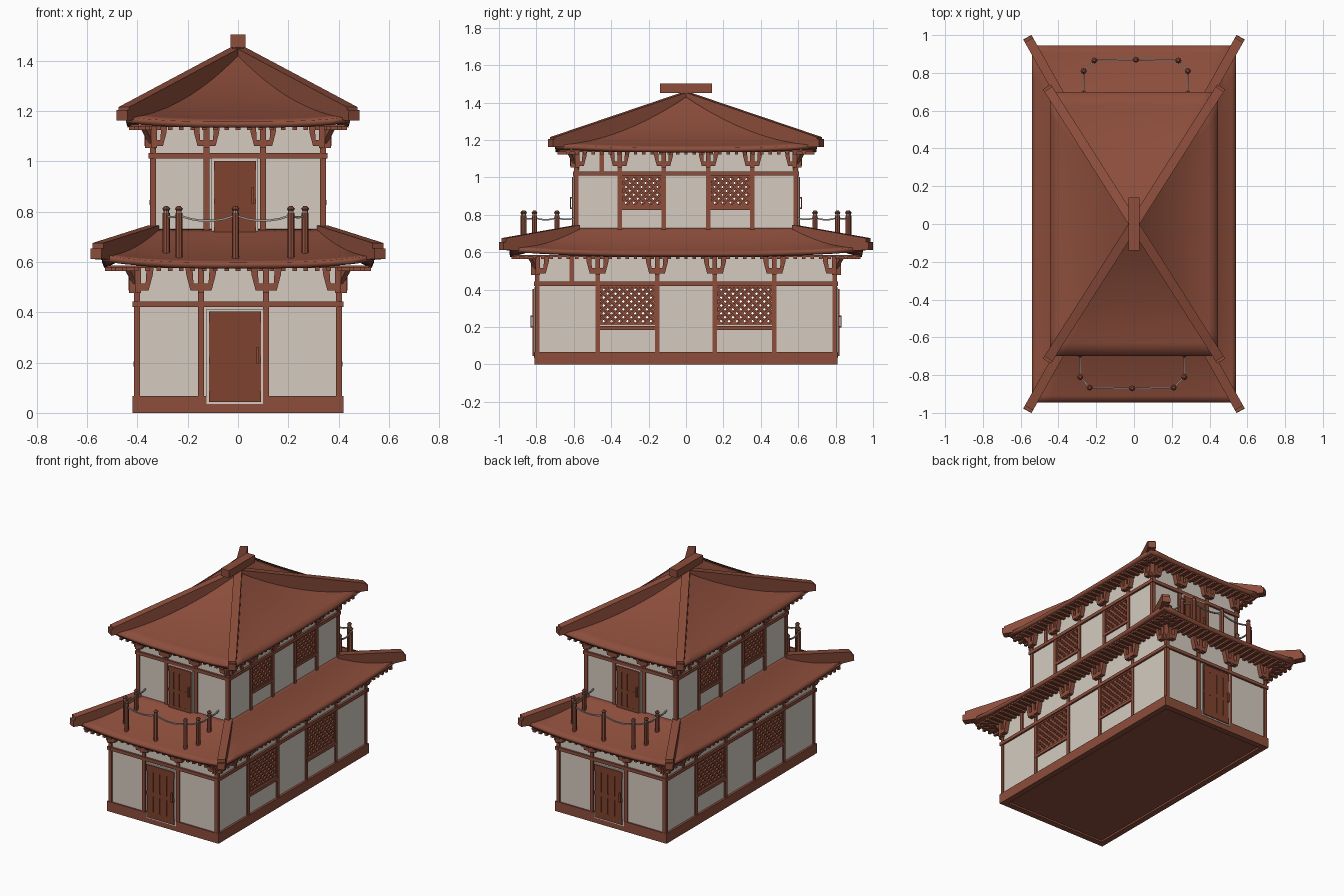
import bpy, bmesh, math
from mathutils import Vector, Matrix

if "Cube" in bpy.data.objects:
    bpy.data.objects.remove(bpy.data.objects["Cube"])


def mat(name, rgb):
    m = bpy.data.materials.new(name)
    m.diffuse_color = (*rgb, 1)
    m.use_nodes = True
    m.node_tree.nodes["Principled BSDF"].inputs["Base Color"].default_value = m.diffuse_color
    return m


BROWN = mat("red brown timber", (0.262, 0.075, 0.044))
DOOR = mat("door brown", (0.215, 0.054, 0.028))
CREAM = mat("cream plaster", (0.66, 0.60, 0.53))
GREY = mat("grey rope", (0.36, 0.33, 0.31))


def finish(name, bm, m, twin=True, smooth=False):
    # twin adds a copy turned by 180 degrees, for the back and the left side
    bmesh.ops.recalc_face_normals(bm, faces=bm.faces[:])
    if twin:
        d = bmesh.ops.duplicate(bm, geom=bm.verts[:] + bm.edges[:] + bm.faces[:])
        vs = [g for g in d["geom"] if isinstance(g, bmesh.types.BMVert)]
        bmesh.ops.rotate(bm, verts=vs, cent=(0, 0, 0), matrix=Matrix.Rotation(math.pi, 3, 'Z'))
    me = bpy.data.meshes.new(name)
    bm.to_mesh(me)
    bm.free()
    me.materials.append(m)
    ob = bpy.data.objects.new(name, me)
    bpy.context.collection.objects.link(ob)
    if smooth:
        bpy.ops.object.select_all(action='DESELECT')
        ob.select_set(True)
        bpy.context.view_layer.objects.active = ob
        bpy.ops.object.shade_smooth_by_angle(angle=math.radians(35))
    return ob


def box(bm, a, b):
    a, b = Vector(a), Vector(b)
    s = [abs(b[i] - a[i]) for i in range(3)]
    bmesh.ops.create_cube(bm, size=1, matrix=Matrix.Translation((a + b) / 2) @ Matrix.Diagonal((*s, 1)))


def beam(bm, p, q, w, h):
    p, q = Vector(p), Vector(q)
    r = (q - p).to_track_quat('X', 'Z').to_matrix().to_4x4()
    bmesh.ops.create_cube(bm, size=1, matrix=Matrix.Translation((p + q) / 2) @ r @ Matrix.Diagonal(((q - p).length, w, h, 1)))


def prism(bm, pts, vec):
    a = [bm.verts.new(p) for p in pts]
    b = [bm.verts.new(Vector(p) + Vector(vec)) for p in pts]
    bm.faces.new(a)
    bm.faces.new(b[::-1])
    for i in range(len(a)):
        j = (i + 1) % len(a)
        bm.faces.new((a[i], b[i], b[j], a[j]))


def storey(n, X, Y, z0, zb, zt, fposts, sposts, win, sill, extra, door, k):
    # F and S place (along, height, outward) on the front and the right wall
    F = lambda s, z, d: Vector((s, -Y - d, z))
    S = lambda s, z, d: Vector((X + d, s, z))
    wall, tim, lat, br = (bmesh.new() for _ in range(4))
    # plaster walls, open behind the lattices
    t = -0.02
    box(wall, F(-X, z0, 0), F(X, zt, t))
    y1, y2 = sposts[1], sposts[2]
    for a, b in ((-Y, y1), (y2, -y2), (-y1, Y)):
        box(wall, S(a, z0, 0), S(b, zt, t))
    for a, b in ((y1, y2), (-y2, -y1)):
        box(wall, S(a, z0, 0), S(b, win[0], t))
        box(wall, S(a, win[1], 0), S(b, zt, t))
    finish(n + "_walls", wall, CREAM)
    # posts and beams
    w = 0.012
    for sx in (-1, 1):
        c = Vector((sx * (X - 0.004), -Y + 0.004, 0))
        box(tim, c + Vector((-w, -w, z0)), c + Vector((w, w, zt)))
    for s in fposts:
        box(tim, F(s - w, z0, 0.008), F(s + w, zt, -0.01))
    for s in sposts[1:-1]:
        box(tim, S(s - w, z0, 0.008), S(s + w, zt, -0.01))
    box(tim, S(extra - w, zb, 0.007), S(extra + w, zt, -0.01))
    box(tim, F(-X - 0.014, zb, 0.013), F(X + 0.014, zb + 0.022, -0.01))
    box(tim, S(-Y - 0.014, zb, 0.013), S(Y + 0.014, zb + 0.022, -0.01))
    for a, b in ((y1, y2), (-y2, -y1)):
        box(tim, S(a, sill, 0.01), S(b, sill + 0.02, -0.02))
    finish(n + "_timber_frame", tim, BROWN)
    # diagonal window lattices
    for a, b in ((y1 + w, y2 - w), (-y2 + w, -y1 - w)):
        za, zc = win
        h, p = zc - za, 0.042
        c = a - h + p / 2
        while c < b:
            lo, hi = max(0, a - c), min(h, b - c)
            if hi - lo > 0.004:
                beam(lat, S(c + lo, za + lo, -0.006), S(c + hi, za + hi, -0.006), 0.012, 0.012)
                beam(lat, S(c + lo, zc - lo, -0.006), S(c + hi, zc - hi, -0.006), 0.012, 0.012)
            c += p
        for e in (a, b):
            box(lat, S(e - 0.005, za, 0.003), S(e + 0.005, zc, -0.018))
        for e in (za, zc):
            box(lat, S(a, e - 0.005, 0.003), S(b, e + 0.005, -0.018))
    finish(n + "_window_lattices", lat, BROWN)
    # forked eave brackets
    half = [(0, -.09), (.042, -.09), (.058, -.03), (.062, 0), (.034, 0), (.03, -.062), (0, -.062)]
    for M, L, ps in ((F, X, fposts), (S, Y, sposts[1:-1])):
        out = M(0, 0, 0.03) - M(0, 0, 0)
        for s, sides in [(p, (-1, 1)) for p in ps] + [(-L + .008, (1,)), (L - .008, (-1,))]:
            for g in sides:
                prism(br, [M(s + g * x * k, zt + z * k, 0) for x, z in half], out)
            box(br, M(s - .012, zt - .1 * k, 0), M(s + .012, zt, 0.028))
    for sx in (-1, 1):
        d = Vector((sx, -1, 0)).normalized()
        o = Vector((sx * X, -Y, zt))
        sd = Vector((-d.y, d.x, 0)) * 0.014
        prism(br, [o + d * x + Vector((0, 0, z)) - sd for x, z in ((-.01, -.1), (-.01, 0), (.055, 0), (.018, -.05))], sd * 2)
    finish(n + "_eave_brackets", br, BROWN)
    # doors with pale frame, planks, rail and handle
    x0, x1, d0, d1 = door
    fr, dr = bmesh.new(), bmesh.new()
    box(fr, F(x0, d0, 0.013), F(x1, d1, 0))
    finish(n + "_door_frames", fr, CREAM)
    e = 0.009
    box(dr, F(x0 + e, d0 + e, 0.016), F(x1 - e, d1 - e, 0))
    pw = (x1 - x0 - 2 * e) / 4
    H = d1 - d0
    for i in range(4):
        a = x0 + e + i * pw
        box(dr, F(a + .004, d0 + .13 * H, 0.02), F(a + pw - .004, d1 - .13 * H, 0))
    for za, zc in ((d0 + e, d0 + .14 * H), (d0 + .43 * H, d0 + .5 * H), (d1 - .14 * H, d1 - e)):
        box(dr, F(x0 + e, za, 0.02), F(x1 - e, zc, 0))
    finish(n + "_doors", dr, DOOR)
    hd = bmesh.new()
    hz, hx = d0 + .43 * H, x1 - 0.022
    box(hd, F(hx - .005, hz, 0.031), F(hx + .005, hz + .065, 0.025))
    for z in (hz, hz + .057):
        box(hd, F(hx - .005, z, 0.031), F(hx + .005, z + .008, 0.015))
    finish(n + "_door_handles", hd, BROWN)


def roof(n, X, Y, z0, x1, y1, z1, lift, sag, hip_z, vbeam, vstub, wx, wy):
    def rz(u, v):
        v = max(v, 0)
        return z0 + (z1 - z0) * (v - sag * v * (1 - v)) + lift * abs(u) ** 3 * (1 - v) ** 2
    # curved shell
    bm = bmesh.new()
    N, Mv = 12, 10
    for side in range(4):
        def pt(i, j):
            u, v = -1 + 2 * i / N, j / Mv
            a, b = X + (x1 - X) * v, Y + (y1 - Y) * v
            x, y = ((u * a, -b), (a, u * b), (-u * a, b), (-a, -u * b))[side]
            return bm.verts.new((x, y, rz(u, v)))
        g = [[pt(i, j) for j in range(Mv + 1)] for i in range(N + 1)]
        for i in range(N):
            for j in range(Mv):
                bm.faces.new((g[i][j], g[i + 1][j], g[i + 1][j + 1], g[i][j + 1]))
    bmesh.ops.remove_doubles(bm, verts=bm.verts[:], dist=0.0005)
    bm.normal_update()
    ob = finish(n + "_roof", bm, BROWN, False, True)
    if sum(p.normal.z for p in ob.data.polygons) < 0:
        ob.data.flip_normals()
    s = ob.modifiers.new("thickness", 'SOLIDIFY')
    s.thickness, s.offset = 0.024, -1
    # soffit with rafters
    bm = bmesh.new()
    zs = z0 - 0.022
    box(bm, (-X + .02, -Y + .02, zs), (X - .02, Y - .02, zs + .01))
    for half, wall, ax in ((X, wy, 0), (Y, wx, 1)):
        reach = (Y if ax == 0 else X) - 0.012
        c = int((half - .03) / 0.045)
        for i in range(-c, c + 1):
            s = i * 0.045
            a, b = (s - .009, -reach), (s + .009, -wall)
            if ax:
                a, b = (reach, s - .009), (wall, s + .009)
            box(bm, (*a, zs - .012), (*b, zs + .004))
    finish(n + "_soffit_rafters", bm, BROWN)
    # straight-topped hip ridges with projecting tips
    bm = bmesh.new()
    for sx in (-1, 1):
        at = lambda v: Vector((sx * (X + (x1 - X) * v), -(Y + (y1 - Y) * v), 0))
        d = (at(1) - at(0)).normalized()
        side = Vector((-d.y, d.x, 0)) * 0.025
        vs = [vbeam + (1 - vbeam) * i / 10 for i in range(11)]
        top = [at(v) + Vector((0, 0, hip_z[0] + (hip_z[1] - hip_z[0]) * (v - vbeam) / (1 - vbeam))) for v in vs]
        low = [at(v) + Vector((0, 0, rz(1, v) - 0.012)) for v in vs]
        for i in range(10):
            prism(bm, [q - side for q in (low[i], low[i + 1], top[i + 1], top[i])], side * 2)
        bmesh.ops.remove_doubles(bm, verts=bm.verts[:], dist=0.0002)
        zc = rz(1, 0)
        beam(bm, at(vstub) + Vector((0, 0, zc + .006)), at(.12) + Vector((0, 0, rz(1, .12) - .002)), 0.05, 0.042)
    finish(n + "_hip_ridges", bm, BROWN)


# base plinth and floor
bm = bmesh.new()
box(bm, (-.42, -.81, 0), (.42, -.77, .067))
box(bm, (.38, -.77, 0), (.42, .77, .067))
finish("base_plinth", bm, BROWN)
bm = bmesh.new()
box(bm, (-.39, -.78, .012), (.39, .78, .05))
finish("ground_floor", bm, BROWN, False)

storey("lower", .405, .80, .06, .42, .577, (-.147, .112), (-.80, -.473, -.155, .155, .473, .80),
       (.215, .415), .185, -.61, (-.125, .10, .035, .412), 1.0)
storey("upper", .342, .59, .66, 1.01, 1.137, (-.125, .10), (-.59, -.355, -.12, .12, .355, .59),
       (.85, 1.005), .825, -.45, (-.105, .08, .695, 1.01), .85)
roof("lower", .54, .945, .597, .335, .58, .735, .03, .4, (.675, .745), -.08, -.118, .405, .80)
roof("upper", .445, .70, 1.157, 0, 0, 1.45, .02, .64, (1.215, 1.457), -.02, -.036, .342, .59)

# block on the roof peak
bm = bmesh.new()
box(bm, (-.03, -.14, 1.452), (.03, .14, 1.503))
box(bm, (-.022, -.03, 1.42), (.022, .03, 1.46))
finish("roof_peak_block", bm, BROWN, False)

# balcony posts, caps and sagging ropes
posts, caps, rope = bmesh.new(), bmesh.new(), bmesh.new()
line = [(-.285, -.69), (-.285, -.81), (-.235, -.866), (-.01, -.87), (.21, -.866), (.267, -.81), (.267, -.69)]


def tube(bm, x, y, z0, z1, r0, r1):
    bmesh.ops.create_cone(bm, cap_ends=True, segments=8, radius1=r0, radius2=r1, depth=z1 - z0,
                          matrix=Matrix.Translation((x, y, (z0 + z1) / 2)))


for x, y in line:
    tube(posts, x, y, .60, .795, .014, .014)
    tube(caps, x, y, .795, .803, .011, .011)
    tube(posts, x, y, .803, .811, .011, .016)
    tube(posts, x, y, .811, .822, .016, .007)
path = [(-.285, -.59)] + line + [(.267, -.59)]
for (xa, ya), (xb, yb) in zip(path, path[1:]):
    sag = 0.1 * math.hypot(xb - xa, yb - ya)
    q = [Vector((xa + (xb - xa) * t, ya + (yb - ya) * t, .785 - sag * 4 * t * (1 - t))) for t in (0, .2, .4, .6, .8, 1)]
    for a, b in zip(q, q[1:]):
        beam(rope, a, b, .008, .008)
finish("balcony_posts", posts, BROWN)
finish("balcony_post_collars", caps, GREY)
finish("balcony_ropes", rope, GREY)
